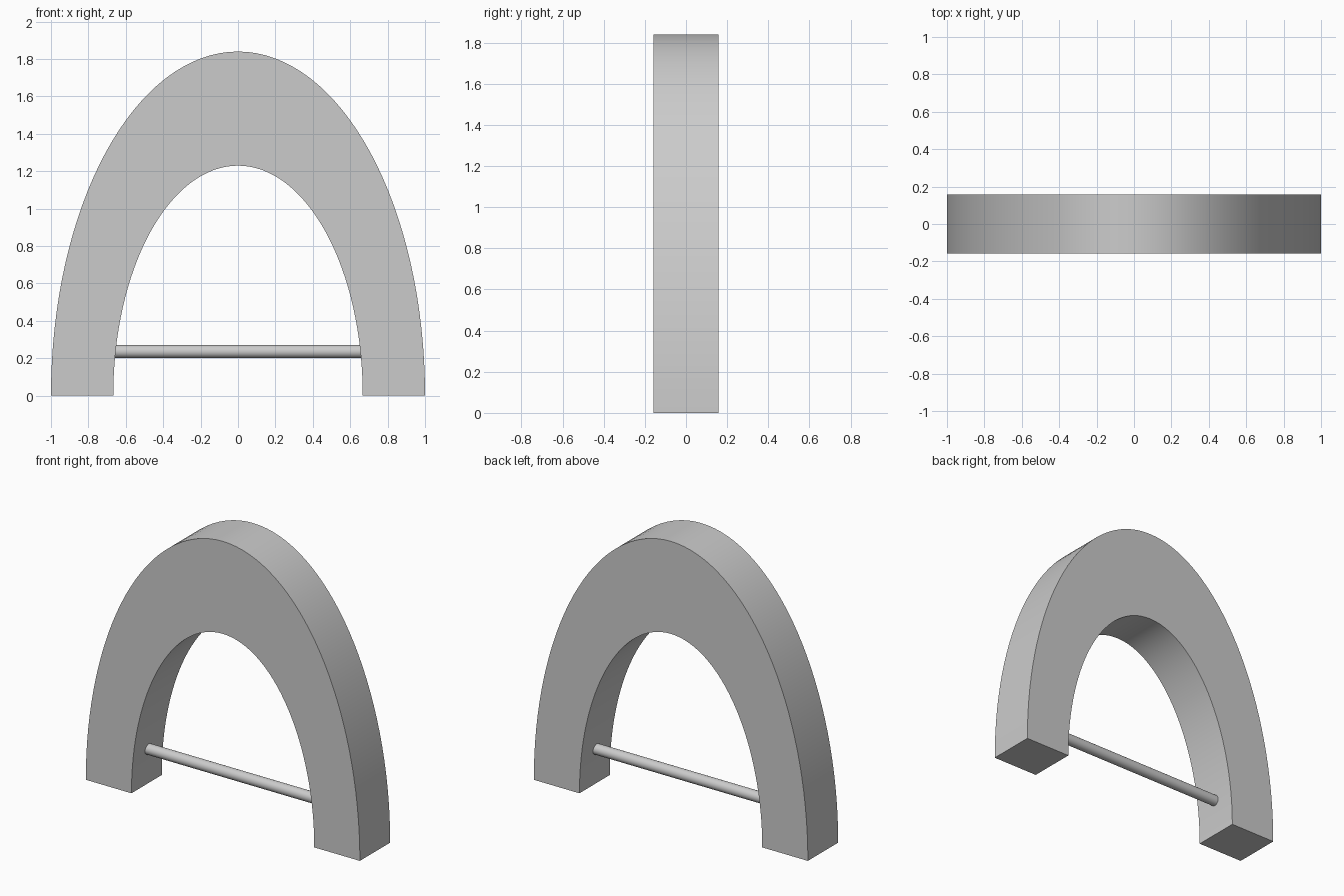
import bpy, bmesh
from math import sin, cos, pi, radians

if "Cube" in bpy.data.objects:
    bpy.data.objects.remove(bpy.data.objects["Cube"])

SEGMENTS = 64
HALF_DEPTH = 0.158


def half_ellipse(a, b, y):
    return [(a * cos(pi * i / SEGMENTS), y, b * sin(pi * i / SEGMENTS))
            for i in range(SEGMENTS + 1)]


def smooth(obj):
    bpy.ops.object.select_all(action='DESELECT')
    obj.select_set(True)
    bpy.context.view_layer.objects.active = obj
    bpy.ops.object.shade_smooth_by_angle(angle=radians(30))


# Arch: a rectangular section swept between two half ellipses
bm = bmesh.new()
rails = [[bm.verts.new(p) for p in half_ellipse(a, b, y)]
         for a, b, y in ((1.0, 1.84, -HALF_DEPTH), (1.0, 1.84, HALF_DEPTH),
                         (0.667, 1.23, HALF_DEPTH), (0.667, 1.23, -HALF_DEPTH))]
for k in range(4):
    r, s = rails[k], rails[(k + 1) % 4]
    for i in range(SEGMENTS):
        bm.faces.new((r[i], r[i + 1], s[i + 1], s[i]))
# Flat feet
for end in (0, -1):
    bm.faces.new([r[end] for r in rails])
bmesh.ops.recalc_face_normals(bm, faces=bm.faces)
mesh = bpy.data.meshes.new("arch")
bm.to_mesh(mesh)
bm.free()
arch = bpy.data.objects.new("arch", mesh)
bpy.context.collection.objects.link(arch)
smooth(arch)

# Round crossbar, its ends just sunk into the legs
bpy.ops.mesh.primitive_cylinder_add(vertices=32, radius=0.035, depth=1.325,
                                    location=(0, 0, 0.236), rotation=(0, pi / 2, 0))
crossbar = bpy.context.object
crossbar.name = "crossbar"
smooth(crossbar)
